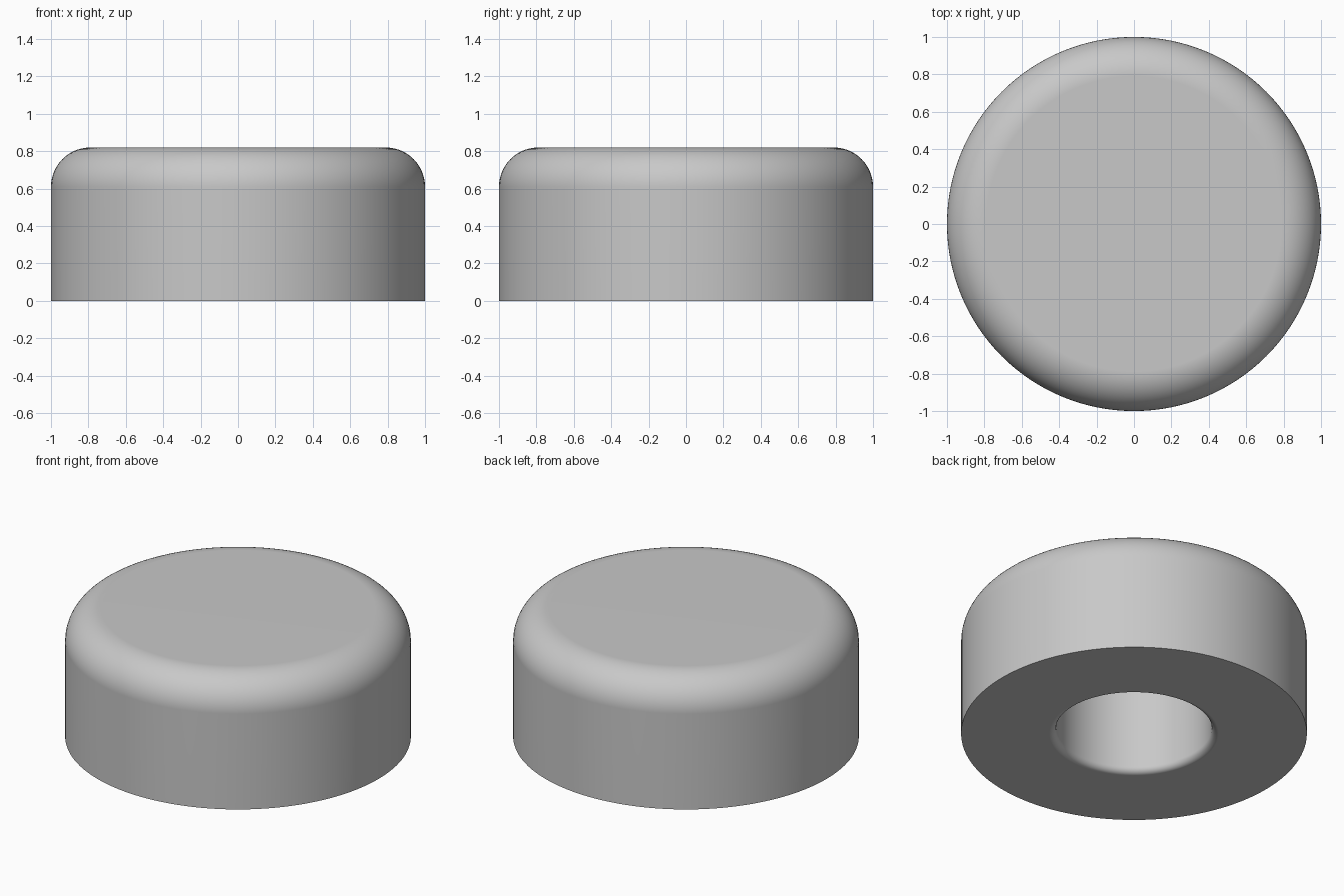
import bpy
import bmesh
import math

cube = bpy.data.objects.get("Cube")
if cube:
    bpy.data.objects.remove(cube, do_unlink=True)

RADIUS, HEIGHT, ROUND = 1.0, 0.82, 0.21
HOLE_RADIUS, HOLE_DEPTH, LIP = 0.45, 0.6, 0.04
SEGMENTS = 128


def arc(cx, cz, radius, start, end, steps):
    """Points (r, z) of an arc, angles in degrees."""
    angles = [math.radians(start + (end - start) * i / steps) for i in range(steps + 1)]
    return [(cx + radius * math.cos(a), cz + radius * math.sin(a)) for a in angles]


# Half section from the top centre, round the outside, to the hole's ceiling
profile = [(0, HEIGHT)]
profile += arc(RADIUS - ROUND, HEIGHT - ROUND, ROUND, 90, 0, 14)
profile += [(RADIUS, 0)]
profile += arc(HOLE_RADIUS + LIP, LIP, LIP, 270, 180, 6)
profile += [(HOLE_RADIUS, HOLE_DEPTH), (0, HOLE_DEPTH)]

# Revolve the section about z
bm = bmesh.new()
verts = [bm.verts.new((r, 0, z)) for r, z in profile]
edges = [bm.edges.new(pair) for pair in zip(verts, verts[1:])]
bmesh.ops.spin(bm, geom=verts + edges, cent=(0, 0, 0), axis=(0, 0, 1),
               angle=math.tau, steps=SEGMENTS, use_duplicate=False)
bmesh.ops.remove_doubles(bm, verts=bm.verts[:], dist=0.0001)
bmesh.ops.recalc_face_normals(bm, faces=bm.faces[:])
mesh = bpy.data.meshes.new("round_foot")
bm.to_mesh(mesh)
bm.free()

foot = bpy.data.objects.new("round_foot", mesh)
bpy.context.collection.objects.link(foot)

# Plain grey
grey = bpy.data.materials.new("plain_grey")
grey.use_nodes = True
colour = (0.58, 0.58, 0.58, 1)
grey.diffuse_color = colour
for node in grey.node_tree.nodes:
    if node.type == 'BSDF_PRINCIPLED':
        node.inputs["Base Color"].default_value = colour
mesh.materials.append(grey)

# Smooth rounds with flat caps
bpy.ops.object.select_all(action='DESELECT')
foot.select_set(True)
bpy.context.view_layer.objects.active = foot
bpy.ops.object.shade_smooth_by_angle(angle=math.radians(35))
weighted = foot.modifiers.new("flat_caps", 'WEIGHTED_NORMAL')
weighted.keep_sharp = True
